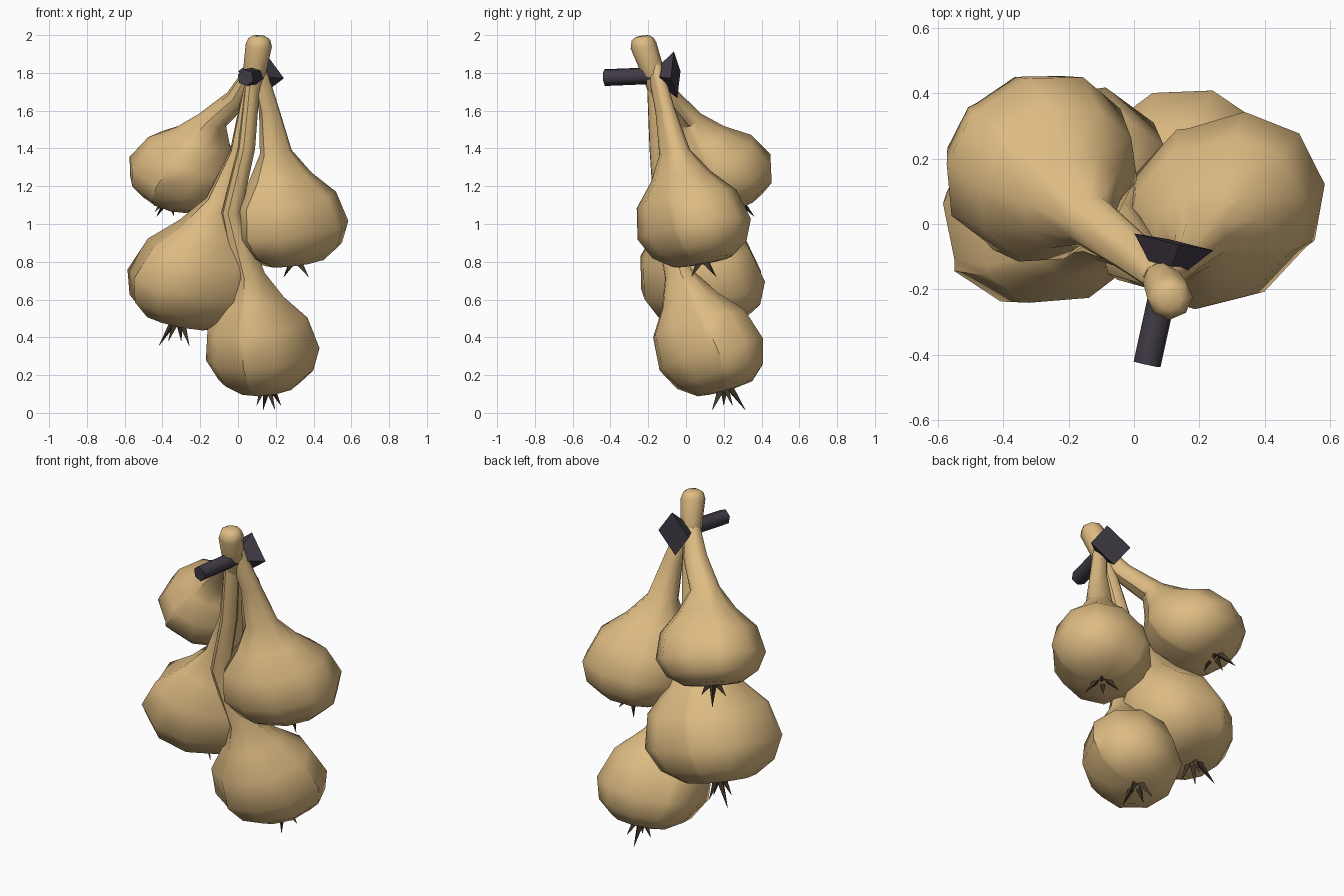
import bpy, bmesh, math
from mathutils import Vector, Matrix

if "Cube" in bpy.data.objects:
    bpy.data.objects.remove(bpy.data.objects["Cube"])


def material(name, rgb):
    m = bpy.data.materials.new(name)
    m.diffuse_color = (*rgb, 1)
    m.use_nodes = True
    m.node_tree.nodes["Principled BSDF"].inputs["Base Color"].default_value = m.diffuse_color
    return m


SKIN = material("dry_skin", (0.73, 0.50, 0.225))
ROOT = material("dark_root", (0.055, 0.038, 0.022))
IRON = material("dark_iron", (0.052, 0.043, 0.060))
LONG = Vector((.77, .64, 0))  # the bulbs are widest along this direction


def finish(bm, name, mat, angle=None):
    bmesh.ops.recalc_face_normals(bm, faces=bm.faces)
    me = bpy.data.meshes.new(name)
    bm.to_mesh(me)
    bm.free()
    me.materials.append(mat)
    ob = bpy.data.objects.new(name, me)
    bpy.context.collection.objects.link(ob)
    if angle:
        bpy.ops.object.select_all(action='DESELECT')
        ob.select_set(True)
        bpy.context.view_layer.objects.active = ob
        bpy.ops.object.shade_smooth_by_angle(angle=math.radians(angle))
    return ob


def loft(bm, rings, section, stretch=1.0, level=0.0):
    """Skin a cross-section [(angle, scale)] along rings [(centre, radius)].
    stretch widens along LONG, level turns the rings towards horizontal."""
    loops = []
    n = len(rings)
    for i, (c, r) in enumerate(rings):
        t = Vector()
        if i > 0:
            t += (c - rings[i - 1][0]).normalized()
        if i < n - 1:
            t += (rings[i + 1][0] - c).normalized()
        t = (t.normalized() + Vector((0, 0, -level))).normalized()
        u = Vector((1, 0, 0))
        u = (u - t * u.dot(t)).normalized()
        v = t.cross(u)
        loop = []
        for a, s in section:
            o = (u * math.cos(a) + v * math.sin(a)) * r * s
            loop.append(bm.verts.new(c + o + LONG * o.dot(LONG) * (stretch - 1)))
        loops.append(loop)
    k = len(section)
    for a, b in zip(loops, loops[1:]):
        for j in range(k):
            bm.faces.new((a[j], a[(j + 1) % k], b[(j + 1) % k], b[j]))
    bm.faces.new(loops[0])
    bm.faces.new(loops[-1])


def skin_section(turn):
    """Ten sides, with three small steps where papery layers overlap."""
    out = []
    for k in range(10):
        a = math.radians(36 * k + turn)
        if k in (0, 3, 6):
            out += [(a - 0.05, 1.03), (a + 0.05, 0.98)]
        else:
            out.append((a, 1.02))
    return out


def spike(bm, a, b, r):
    d = b - a
    rot = d.to_track_quat('Z', 'Y').to_matrix().to_4x4()
    bmesh.ops.create_cone(bm, cap_ends=True, segments=3, radius1=r, radius2=0.001,
                          depth=d.length, matrix=Matrix.Translation((a + b) / 2) @ rot)


# bulb shape from neck to base: (fraction of length, fraction of full radius)
PROFILE = [(0, .27), (.22, .53), (.42, .88), (.69, 1), (.875, .83), (.98, .53), (1.0, .15)]

# name, stem points with radius, neck, base, radius, stretch, root length, section turn
BULBS = [
    ("upper_left", [(.07, -.16, 1.80, .04), (.0, -.09, 1.67, .058)],
     (-.135, .01, 1.55), (-.375, .27, 1.12), .27, 1.12, .09, 10),
    ("right", [(.10, -.17, 1.85, .035), (.165, -.11, 1.60, .047)],
     (.20, -.06, 1.38), (.305, .09, .79), .275, 1.21, .08, 25),
    ("lower_left", [(.08, -.16, 1.78, .035), (.015, -.09, 1.38, .05)],
     (-.075, -.02, 1.12), (-.325, .14, .475), .302, 1.24, .13, 40),
    ("bottom", [(.08, -.17, 1.78, .035), (.045, -.15, 1.40, .04), (-.035, -.12, 1.06, .047)],
     (.06, -.035, .73), (.16, .215, .12), .27, 1.16, .115, 0),
]

for name, stem, neck, base, rad, stretch, rlen, turn in BULBS:
    neck, base = Vector(neck), Vector(base)
    axis = (base - neck).normalized()
    # stem and bulb in one skin
    rings = [(Vector(p[:3]), p[3]) for p in stem]
    rings += [(neck.lerp(base, t), rad * s) for t, s in PROFILE]
    bm = bmesh.new()
    loft(bm, rings, skin_section(turn), stretch, .35)
    finish(bm, name + "_bulb", SKIN, 42)
    # root tuft
    bm = bmesh.new()
    down = (axis + Vector((0, 0, -1.5))).normalized()
    for k in range(4):
        a = math.radians(90 * k + turn + 20)
        side = Vector((math.cos(a), math.sin(a), 0))
        start = base + side * .018 - axis * .02
        drop = rlen + (.01 if k % 2 else -.015)
        spike(bm, start, start + side * (.075 if k % 2 else .05) + down * drop, .024)
    finish(bm, name + "_roots", ROOT)

# gathered stem end with a rounded tip
bm = bmesh.new()
path = [((.075, -.155, 1.70), .045), ((.085, -.17, 1.79), .06), ((.11, -.225, 1.945), .07),
        ((.112, -.23, 1.98), .058), ((.113, -.232, 1.995), .034)]
loft(bm, [(Vector(c), r) for c, r in path],
     [(math.radians(45 * k), 1) for k in range(8)])
finish(bm, "stem_end", SKIN, 60)

# iron nail: shaft and flared square head
tip, head = Vector((.04, -.43, 1.775)), Vector((.122, -.055, 1.79))
d = (head - tip).normalized()
bm = bmesh.new()
loft(bm, [(tip, .045), (head - d * .04, .045)],
     [(math.radians(60 * k + 20), 1) for k in range(6)])
finish(bm, "nail_shaft", IRON, 65)
bm = bmesh.new()
loft(bm, [(head - d * .095, .045), (head, .125)],
     [(math.radians(90 * k + 8), 1) for k in range(4)])
finish(bm, "nail_head", IRON)
